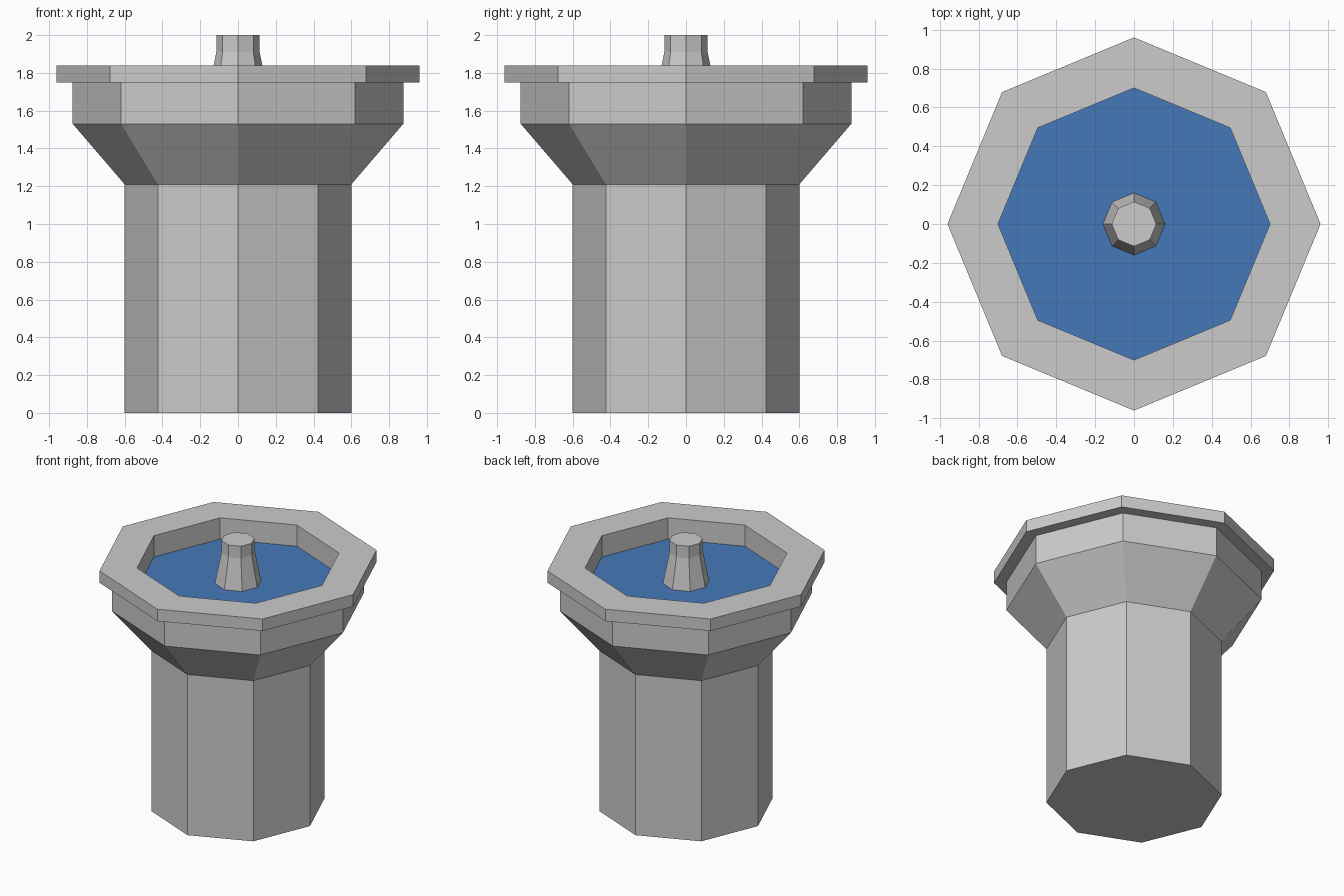
import bpy, bmesh
from math import cos, sin, pi

if "Cube" in bpy.data.objects:
    bpy.data.objects.remove(bpy.data.objects["Cube"])

SIDES = 8


def lathe(name, profile, cap_bottom=False, cap_top=False, color=None):
    """Sweep (radius, z) points around z as a flat-sided octagonal form."""
    bm = bmesh.new()
    rings = [[bm.verts.new((r * cos(2 * pi * i / SIDES), r * sin(2 * pi * i / SIDES), z))
              for i in range(SIDES)] for r, z in profile]
    for a, b in zip(rings, rings[1:]):
        for i in range(SIDES):
            j = (i + 1) % SIDES
            bm.faces.new((a[i], a[j], b[j], b[i]))
    if cap_bottom:
        bm.faces.new(rings[0][::-1])
    if cap_top:
        bm.faces.new(rings[-1])
    mesh = bpy.data.meshes.new(name)
    bm.to_mesh(mesh)
    bm.free()
    obj = bpy.data.objects.new(name, mesh)
    bpy.context.collection.objects.link(obj)
    if color:
        mat = bpy.data.materials.new(name)
        mat.diffuse_color = color
        mat.use_nodes = True
        mat.node_tree.nodes["Principled BSDF"].inputs["Base Color"].default_value = mat.diffuse_color
        mesh.materials.append(mat)
    return obj


WATER_Z = 1.68

# Column flaring out into the bowl
lathe("pedestal_bowl", [(0.60, 0), (0.60, 1.21), (0.875, 1.53), (0.875, 1.75)],
      cap_bottom=True)

# Overhanging rim with the inner basin wall
lathe("basin_rim", [(0.875, 1.75), (0.96, 1.75), (0.96, 1.84), (0.70, 1.84), (0.70, WATER_Z)])

# Water surface
lathe("water", [(0.70, WATER_Z)], cap_top=True, color=(0.06, 0.19, 0.48, 1))

# Central spout
lathe("spout", [(0.16, WATER_Z), (0.115, 1.91), (0.115, 2.0)], cap_top=True)
